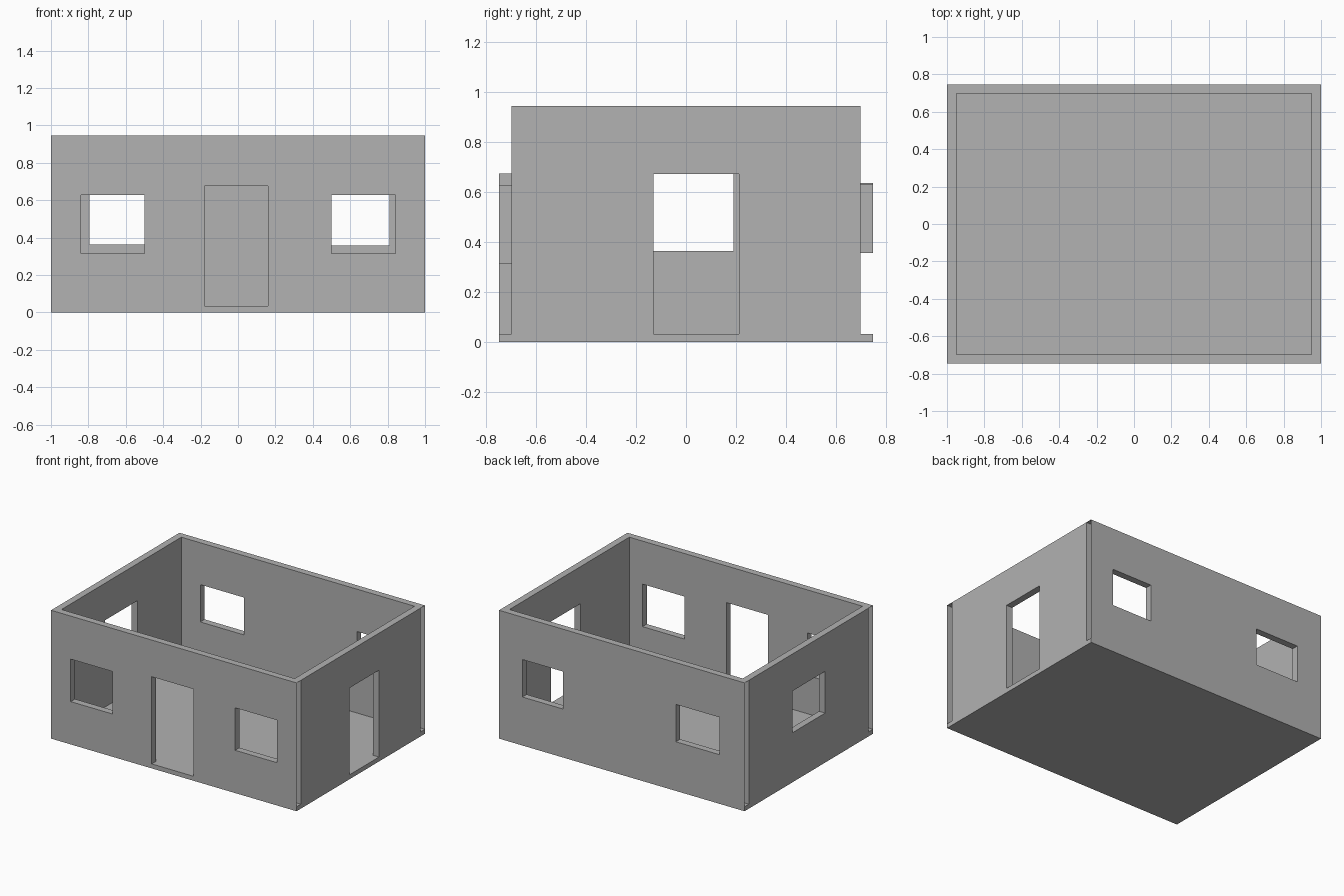
import bpy
import bmesh
from mathutils import Vector

default_cube = bpy.data.objects.get("Cube")
if default_cube:
    bpy.data.objects.remove(default_cube, do_unlink=True)

# Overall sizes
HALF_X, HALF_Y = 1.0, 0.747
WALL = 0.05
FLOOR = 0.033
TOP = 0.945

grey = bpy.data.materials.new("plain grey")
grey.use_nodes = True
grey.diffuse_color = (0.445, 0.445, 0.445, 1)
grey.node_tree.nodes["Principled BSDF"].inputs["Base Color"].default_value = grey.diffuse_color


def box(name, low, high):
    """Box between two opposite corners."""
    low, high = Vector(low), Vector(high)
    bm = bmesh.new()
    bmesh.ops.create_cube(bm, size=1)
    bmesh.ops.scale(bm, vec=high - low, verts=bm.verts)
    bmesh.ops.translate(bm, vec=(low + high) / 2, verts=bm.verts)
    mesh = bpy.data.meshes.new(name)
    bm.to_mesh(mesh)
    bm.free()
    mesh.materials.append(grey)
    obj = bpy.data.objects.new(name, mesh)
    bpy.context.collection.objects.link(obj)
    return obj


def wall(name, axis, side, openings):
    """Wall running along axis (0 = x, 1 = y), with openings (start, end, bottom, top)."""
    outer = HALF_Y if axis == 0 else HALF_X
    reach = HALF_X if axis == 0 else HALF_Y - WALL
    near, far = sorted((side * outer, side * (outer - WALL)))

    def corner(along, across, z):
        return (along, across, z) if axis == 0 else (across, along, z)

    obj = box(name, corner(-reach, near, FLOOR), corner(reach, far, TOP))

    # Cut the doors and windows
    cutters = []
    for start, end, bottom, top in openings:
        cutter = box(name + "_cutter", corner(start, near - 0.1, bottom),
                     corner(end, far + 0.1, top))
        cutter.hide_render = True
        cutters.append(cutter)
        cut = obj.modifiers.new("opening", 'BOOLEAN')
        cut.operation = 'DIFFERENCE'
        cut.solver = 'EXACT'
        cut.object = cutter
    depsgraph = bpy.context.evaluated_depsgraph_get()
    depsgraph.update()
    mesh = bpy.data.meshes.new_from_object(obj.evaluated_get(depsgraph))
    obj.modifiers.clear()
    obj.data = mesh
    for cutter in cutters:
        bpy.data.objects.remove(cutter, do_unlink=True)

    # Leave the wall shell open at both ends and where it meets the floor
    bm = bmesh.new()
    bm.from_mesh(mesh)
    open_faces = []
    for face in bm.faces:
        centre = face.calc_center_median()
        at_end = abs(face.normal[axis]) > 0.9 and abs(centre[axis]) > reach - 0.001
        at_floor = face.normal.z < -0.9 and centre.z < FLOOR + 0.001
        if at_end or at_floor:
            open_faces.append(face)
    bmesh.ops.delete(bm, geom=open_faces, context='FACES')
    bm.to_mesh(mesh)
    bm.free()
    return obj


# Floor slab
box("floor", (-HALF_X, -HALF_Y, 0), (HALF_X, HALF_Y, FLOOR))

# Front wall: two windows and a door
wall("front_wall", 0, -1, [(-0.84, -0.5, 0.315, 0.628),
                           (-0.18, 0.16, 0, 0.675),
                           (0.5, 0.842, 0.315, 0.628)])

# Back wall: two windows
wall("back_wall", 0, 1, [(-0.795, -0.44, 0.362, 0.637),
                         (0.48, 0.81, 0.357, 0.633)])

# Left wall: door
wall("left_wall", 1, 1, [(-0.13, 0.212, 0, 0.672)])

# Right wall: window
wall("right_wall", 1, -1, [(-0.19, 0.19, 0.365, 0.672)])
